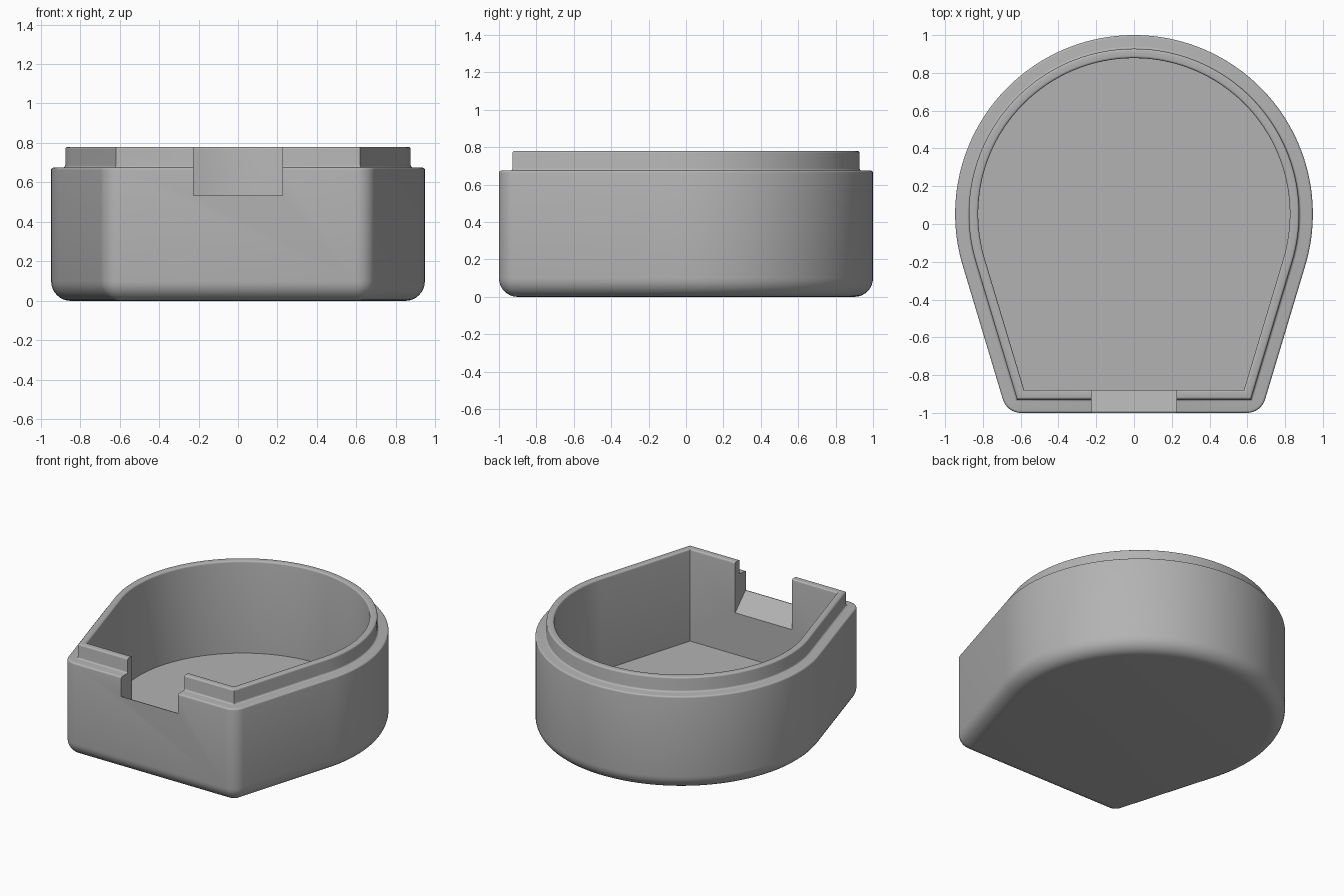
import bpy, bmesh
from math import sin, cos, pi, radians

cube = bpy.data.objects.get("Cube")
if cube:
    bpy.data.objects.remove(cube, do_unlink=True)

grey = bpy.data.materials.new("plain grey")
grey.use_nodes = True
colour = (0.45, 0.45, 0.45, 1)
grey.diffuse_color = colour
grey.node_tree.nodes["Principled BSDF"].inputs["Base Color"].default_value = colour

RADIUS, CENTRE_Y = 0.947, 0.053   # round back of the outline
TAPER = radians(16.7)             # lean of the straight sides


def outline(inset, corner):
    """Round back with tangent sides tapering to a flat front."""
    y = -1 + inset + corner
    x = (RADIUS - inset - corner + (y - CENTRE_Y) * sin(TAPER)) / cos(TAPER)
    points = []

    def arc(cx, cy, r, start, end, steps):
        for i in range(steps + 1):
            t = start + (end - start) * i / steps
            points.append((cx + r * cos(t), cy + r * sin(t)))

    arc(x, y, corner, -pi / 2, -TAPER, 8)
    arc(0, CENTRE_Y, RADIUS - inset, -TAPER, pi + TAPER, 96)
    arc(-x, y, corner, pi + TAPER, 1.5 * pi, 8)
    return points


def quarter(inset, z, r, start, end, steps=4):
    """Quarter round in the wall section, as (inset, height) pairs."""
    return [(inset + r * cos(start + (end - start) * i / steps),
             z + r * sin(start + (end - start) * i / steps)) for i in range(steps + 1)]


def make_object(name, bm):
    bmesh.ops.recalc_face_normals(bm, faces=bm.faces)
    mesh = bpy.data.meshes.new(name)
    bm.to_mesh(mesh)
    bm.free()
    mesh.materials.append(grey)
    obj = bpy.data.objects.new(name, mesh)
    bpy.context.collection.objects.link(obj)
    return obj


# Wall section: rounded foot, outer wall, shoulder, lip, then down inside
e = 0.012
outer = quarter(0.1, 0.1, 0.1, 1.5 * pi, pi, 8) + quarter(e, 0.675 - e, e, pi, pi / 2)
lip = (quarter(0.072 - e, 0.675 + e, e, -pi / 2, 0)
       + quarter(0.072 + e, 0.78 - e, e, pi, pi / 2)
       + quarter(0.122 - e, 0.78 - e, e, pi / 2, 0) + [(0.122, 0.12)])
section = [(d, z, max(0.1 - d, 0)) for d, z in outer] + [(d, z, 0) for d, z in lip]

bm = bmesh.new()
rings = [[bm.verts.new((x, y, z)) for x, y in outline(d, r)] for d, z, r in section]
for a, b in zip(rings, rings[1:]):
    for i in range(len(a)):
        j = (i + 1) % len(a)
        bm.faces.new((a[i], a[j], b[j], b[i]))
bm.faces.new(rings[0])
bm.faces.new(rings[-1])
bmesh.ops.remove_doubles(bm, verts=bm.verts, dist=0.0002)
case = make_object("case_body", bm)

# Front notch with a sill that slopes down inside
profile = [(-1.1, 0.535), (-0.995, 0.535), (-0.8, 0.34), (-0.8, 1), (-1.1, 1)]
bm = bmesh.new()
face = bm.faces.new([bm.verts.new((-0.225, y, z)) for y, z in profile])
extruded = bmesh.ops.extrude_face_region(bm, geom=[face])["geom"]
bmesh.ops.translate(bm, vec=(0.45, 0, 0),
                    verts=[v for v in extruded if isinstance(v, bmesh.types.BMVert)])
cutter = make_object("notch_cutter", bm)
cutter.hide_render = True

notch = case.modifiers.new("notch", 'BOOLEAN')
notch.operation = 'DIFFERENCE'
notch.solver = 'EXACT'
notch.object = cutter
bpy.ops.object.select_all(action='DESELECT')
case.select_set(True)
bpy.context.view_layer.objects.active = case
bpy.ops.object.modifier_apply(modifier=notch.name)
bpy.data.objects.remove(cutter, do_unlink=True)
bpy.ops.object.shade_smooth_by_angle(angle=radians(35))
